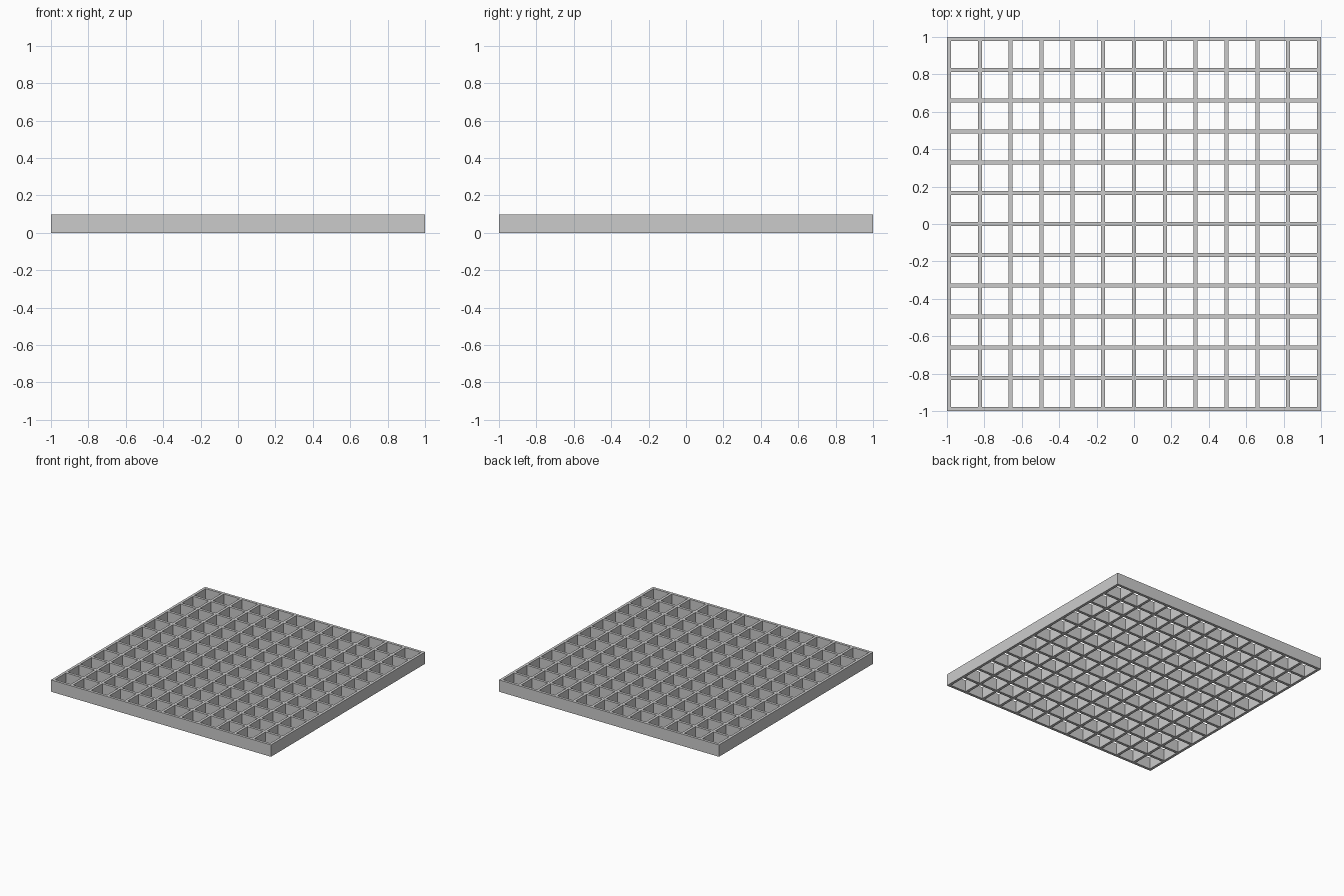
import bpy
import bmesh

if "Cube" in bpy.data.objects:
    bpy.data.objects.remove(bpy.data.objects["Cube"])

CELLS = 12        # square openings per side
BAR = 0.022       # bar width
HEIGHT = 0.097    # panel depth
PITCH = (2 - BAR) / CELLS

grey = bpy.data.materials.new("plain grey")
grey.diffuse_color = (0.6, 0.6, 0.6, 1)
grey.use_nodes = True
grey.node_tree.nodes["Principled BSDF"].inputs["Base Color"].default_value = grey.diffuse_color

# Line positions: both edges of every bar
lines = []
for i in range(CELLS + 1):
    start = -1 + i * PITCH
    lines += [start, start + BAR]

# Flat lattice: fill every patch that is not an opening
bm = bmesh.new()
verts = [[bm.verts.new((x, y, 0)) for y in lines] for x in lines]
n = len(lines) - 1
for i in range(n):
    for j in range(n):
        if i % 2 and j % 2:
            continue
        bm.faces.new((verts[i][j], verts[i + 1][j],
                      verts[i + 1][j + 1], verts[i][j + 1]))

# Raise the lattice into a solid grating
result = bmesh.ops.extrude_face_region(bm, geom=bm.faces[:], use_keep_orig=True)
top = [g for g in result["geom"] if isinstance(g, bmesh.types.BMVert)]
bmesh.ops.translate(bm, verts=top, vec=(0, 0, HEIGHT))
bmesh.ops.recalc_face_normals(bm, faces=bm.faces[:])

mesh = bpy.data.meshes.new("grating_panel")
bm.to_mesh(mesh)
bm.free()
mesh.materials.append(grey)
panel = bpy.data.objects.new("grating_panel", mesh)
bpy.context.collection.objects.link(panel)
